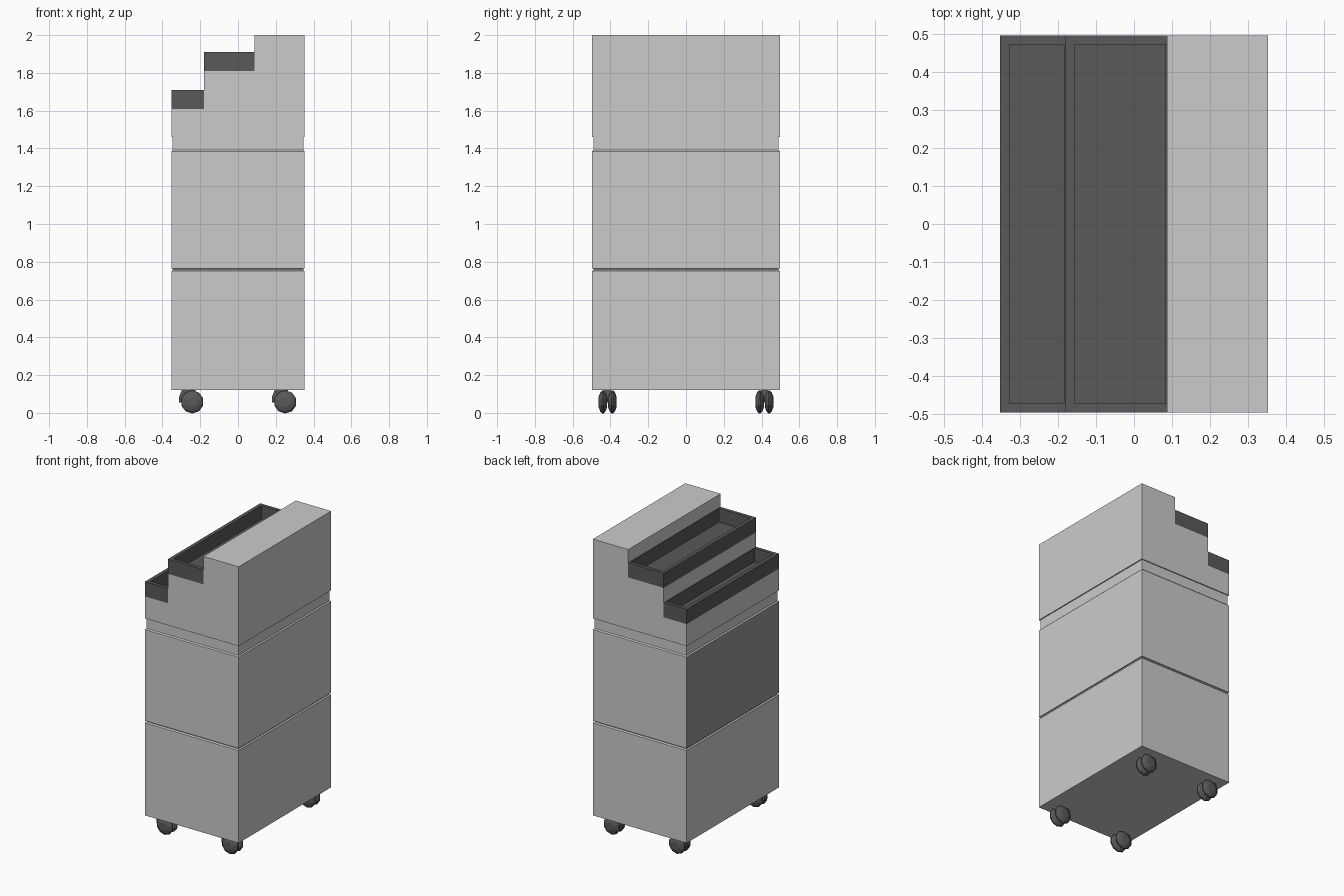
import bpy, bmesh, math

if "Cube" in bpy.data.objects:
    bpy.data.objects.remove(bpy.data.objects["Cube"])

HX, HY = 0.353, 0.497


def material(name, v):
    m = bpy.data.materials.new(name)
    m.diffuse_color = (v, v, v, 1)
    return m


DARK = material("dark_plastic", 0.1)
MID = material("mid_grey", 0.31)


def loft(name, rings, mats=()):
    """Skin a list of equal-length point rings and cap both ends."""
    bm = bmesh.new()
    loops = [[bm.verts.new(p) for p in r] for r in rings]
    n = len(loops[0])
    for a, b in zip(loops, loops[1:]):
        for i in range(n):
            j = (i + 1) % n
            bm.faces.new((a[i], a[j], b[j], b[i]))
    bm.faces.new(loops[0][::-1])
    bm.faces.new(loops[-1])
    bmesh.ops.recalc_face_normals(bm, faces=bm.faces)
    me = bpy.data.meshes.new(name)
    bm.to_mesh(me)
    bm.free()
    for m in mats:
        me.materials.append(m)
    ob = bpy.data.objects.new(name, me)
    bpy.context.collection.objects.link(ob)
    return ob


def rect(z, d):
    x, y = HX - d, HY - d
    return [(-x, -y, z), (x, -y, z), (x, y, z), (-x, y, z)]


# lower cabinet and drawer section, with the seam and the recessed neck
levels = [(0.12, 0), (0.75, 0), (0.757, 0.007), (0.763, 0.007), (0.764, 0),
          (1.385, 0), (1.392, 0.007), (1.46, 0.007)]
body = loft("cabinet_body", [rect(z, d) for z, d in levels])
body.data.materials.append(material("light_grey", 0.8))
body.data.materials.append(MID)
for p in body.data.polygons:          # darker drawer front on the stepped side
    if p.normal.x < -0.9 and 1.0 < p.center.z < 1.2:
        p.material_index = 1
body.data.materials[0].diffuse_color = (0.8, 0.8, 0.8, 1)

# stepped top, a side profile extruded along y
steps = [(-HX, 1.46), (HX, 1.46), (HX, 2.0), (0.087, 2.0), (0.087, 1.81),
         (-0.18, 1.81), (-0.18, 1.61), (-HX, 1.61)]
loft("stepped_top", [[(x, y, z) for x, z in steps] for y in (-HY, HY)])


# open trays on the steps: outer shell, rim, inner walls, floor
def tray(name, x0, x1, z0):
    def ring(a, b, y, z):
        return [(a, -y, z), (b, -y, z), (b, y, z), (a, y, z)]
    i0, i1, iy, z1 = x0 + 0.025, x1 - 0.004, HY - 0.024, z0 + 0.1
    loft(name, [ring(x0, x1, HY, z0), ring(x0, x1, HY, z1),
                ring(i0, i1, iy, z1), ring(i0, i1, iy, z0 + 0.008)], [DARK])


tray("lower_tray", -HX, -0.18, 1.61)
tray("upper_tray", -0.18, 0.087, 1.81)


def disc(cx, y, cz, r, n=10):
    return [(cx + r * math.cos(2 * math.pi * (k + .5) / n), y,
             cz + r * math.sin(2 * math.pi * (k + .5) / n)) for k in range(n)]


# twin-wheel casters with a hood between the wheels
for tx, sx in (("left", -0.246), ("right", 0.246)):
    for ty, sy in (("front", -0.415), ("back", 0.415)):
        tag = f"{ty}_{tx}"
        cx = sx + 0.004
        for k, off in enumerate((-0.025, 0.025)):
            prof = [(-0.022, 0.028), (-0.014, 0.05), (-0.004, 0.061),
                    (0.004, 0.061), (0.014, 0.05), (0.022, 0.028)]
            loft(f"{tag}_wheel_{k + 1}",
                 [disc(cx, sy + off + a, 0.058, r) for a, r in prof], [DARK])
        hood = [(-0.066, 0.055), (-0.02, 0.055), (0.02, 0.055),
                (0.02, 0.12), (-0.052, 0.12), (-0.066, 0.085)]
        loft(f"{tag}_caster_hood",
             [[(sx + x, sy + y, z) for x, z in hood] for y in (-0.018, 0.018)],
             [DARK])

for m in bpy.data.materials:
    if m.users and not m.is_grease_pencil:
        m.use_nodes = True
        m.node_tree.nodes["Principled BSDF"].inputs["Base Color"].default_value = m.diffuse_color
